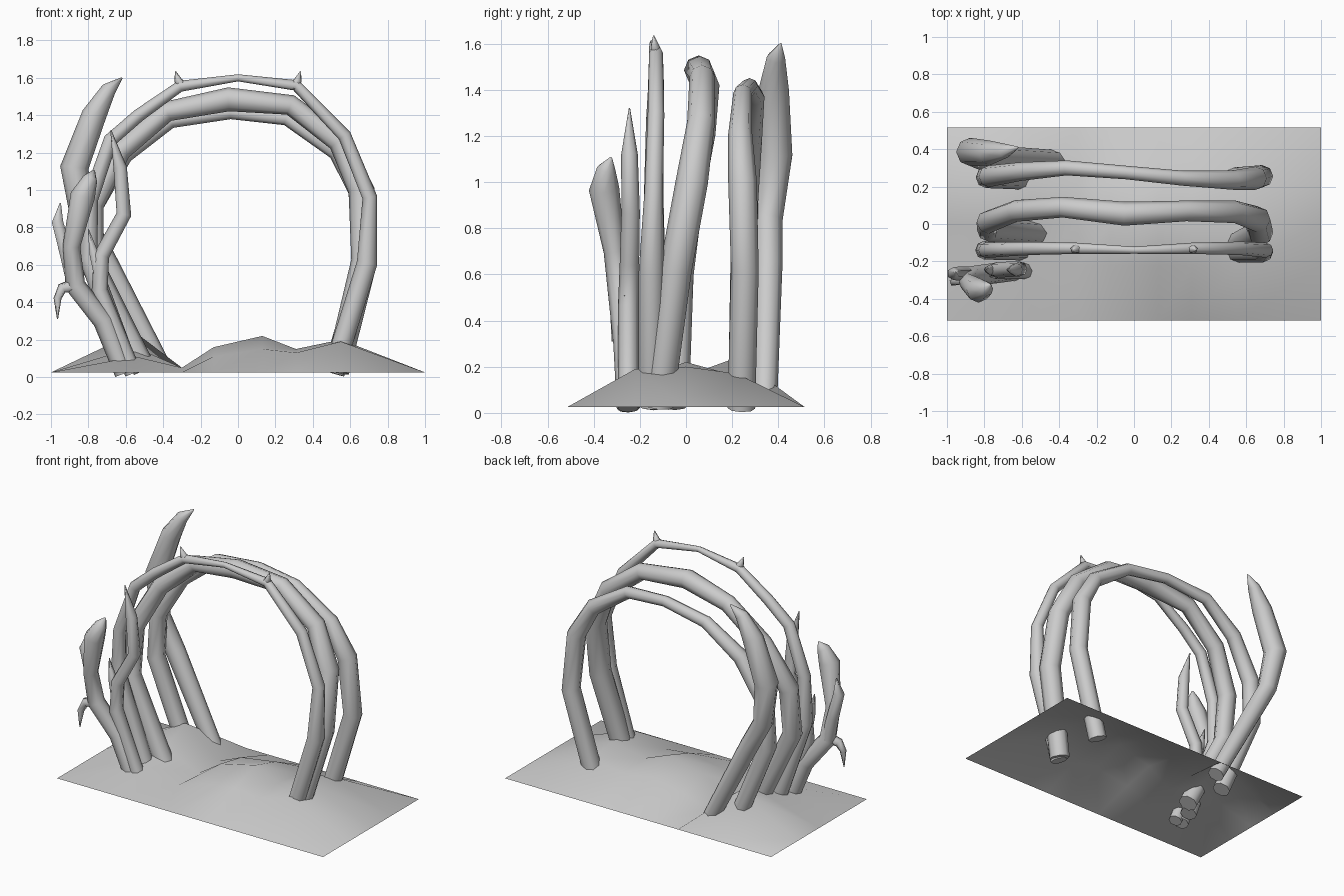
import bpy, bmesh, math
from mathutils import Vector


def finish(name, bm):
    bmesh.ops.recalc_face_normals(bm, faces=bm.faces)
    me = bpy.data.meshes.new(name)
    bm.to_mesh(me)
    bm.free()
    ob = bpy.data.objects.new(name, me)
    bpy.context.collection.objects.link(ob)
    bpy.context.view_layer.objects.active = ob
    ob.select_set(True)
    bpy.ops.object.shade_smooth_by_angle(angle=math.radians(75))
    ob.select_set(False)
    return ob


def tube(name, pts, sides=8):
    """Low-poly tapering tube through (x, y, z, radius) points."""
    bm = bmesh.new()
    P = [Vector(p[:3]) for p in pts]
    side = Vector((0, 1, 0))
    rings = []
    for i, c in enumerate(P):
        t = (P[min(i + 1, len(P) - 1)] - P[max(i - 1, 0)]).normalized()
        u = (side - t * side.dot(t)).normalized()
        v = t.cross(u)
        ring = []
        for k in range(sides):
            a = 2 * math.pi * k / sides
            co = c + (u * math.cos(a) + v * math.sin(a)) * pts[i][3]
            co.z = max(co.z, 0)
            ring.append(bm.verts.new(co))
        rings.append(ring)
    for a, b in zip(rings, rings[1:]):
        for k in range(sides):
            j = (k + 1) % sides
            bm.faces.new((a[k], a[j], b[j], b[k]))
    bm.faces.new(rings[0])
    bm.faces.new(rings[-1])
    return finish(name, bm)


# Hilly ground sheet with a flat rectangular border
xs = [-1, -.55, -.3, -.13, .13, .31, .55, 1]
ys = [-.515, -.22, 0, .22, .515]
hills = {-.55: (.11, .16, .24), -.3: (.05, .05, .05), -.13: (.11, .16, .12),
         .13: (.15, .22, .16), .31: (.13, .15, .13), .55: (.19, .2, .17)}
bm = bmesh.new()
grid = []
for x in xs:
    h = (.025,) + hills.get(x, (.025,) * 3) + (.025,)
    grid.append([bm.verts.new((x, y, z)) for y, z in zip(ys, h)])
for a, b in zip(grid, grid[1:]):
    for j in range(len(ys) - 1):
        bm.faces.new((a[j], b[j], b[j + 1], a[j + 1]))
finish("ground", bm)

# Three rib-like arches
tube("front_arch", [
    (.51, -.15, .03, .055), (.69, -.15, .61, .055), (.705, -.14, .96, .04),
    (.57, -.13, 1.29, .036), (.31, -.13, 1.56, .03), (0, -.14, 1.6, .019),
    (-.31, -.13, 1.555, .03), (-.53, -.13, 1.4, .035), (-.68, -.135, 1.27, .038),
    (-.79, -.14, .95, .042), (-.80, -.14, .64, .05), (-.58, -.14, .03, .055)])
tube("middle_arch", [
    (.53, -.12, .03, .065), (.675, -.045, .62, .07), (.66, .025, 1.0, .07),
    (.54, .065, 1.26, .06), (.28, .07, 1.455, .055), (-.05, .055, 1.485, .064),
    (-.38, .09, 1.42, .055), (-.63, .07, 1.21, .058), (-.78, .01, .92, .063),
    (-.78, -.03, .6, .063), (-.5, -.05, .04, .063)])
tube("back_arch", [
    (.51, .24, .02, .06), (.685, .255, .62, .06), (.65, .245, 1.0, .062),
    (.53, .235, 1.21, .052), (.26, .245, 1.385, .04), (-.04, .275, 1.415, .036),
    (-.36, .3, 1.37, .04), (-.61, .28, 1.19, .05), (-.775, .255, .92, .058),
    (-.79, .25, .62, .058), (-.54, .24, .03, .058)])

# Small thorns on the front arch
for s in (-1, 1):
    tube("arch_thorn", [(s * .29, -.13, 1.55, .028), (s * .32, -.135, 1.585, .022),
                        (s * .335, -.14, 1.635, .003)], 5)

# Tall spike behind the left legs
tube("back_spike", [
    (-.41, .34, .05, .055), (-.72, .355, .64, .063), (-.83, .355, .84, .064),
    (-.875, .385, 1.12, .076), (-.77, .38, 1.4, .066), (-.69, .39, 1.54, .04),
    (-.62, .41, 1.6, .004)])

# Inner front spike with a side prong
tube("inner_spike", [
    (-.56, -.25, .02, .045), (-.74, -.25, .46, .045), (-.73, -.245, .65, .042),
    (-.61, -.24, .87, .04), (-.63, -.245, 1.12, .036), (-.68, -.245, 1.32, .003)])
tube("inner_spike_prong", [
    (-.73, -.25, .5, .035), (-.77, -.245, .66, .028), (-.80, -.24, .79, .003)], 6)

# Outer front spike with a club end, a prong and a hooked thorn
tube("outer_spike", [
    (-.61, -.25, .02, .05), (-.72, -.26, .3, .055), (-.87, -.28, .49, .055),
    (-.89, -.31, .7, .047), (-.83, -.355, .97, .066), (-.79, -.345, 1.06, .04),
    (-.77, -.325, 1.105, .006)])
tube("outer_spike_prong", [
    (-.88, -.27, .5, .042), (-.92, -.265, .66, .038), (-.965, -.265, .83, .035),
    (-.95, -.26, .93, .004)], 6)
tube("outer_spike_hook", [
    (-.87, -.29, .49, .04), (-.94, -.3, .475, .03), (-.965, -.31, .42, .022),
    (-.965, -.32, .31, .003)], 5)
